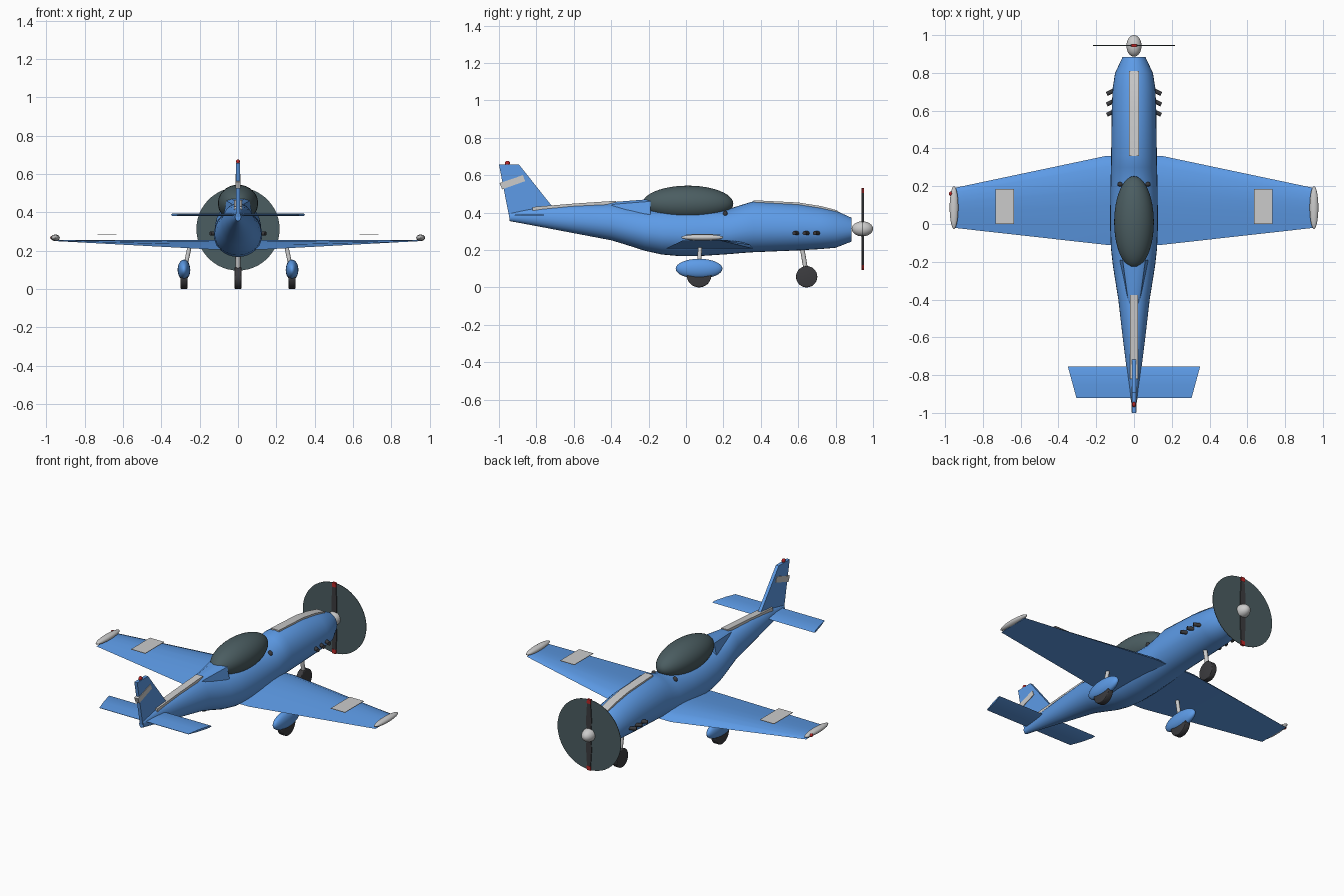
import bpy, bmesh, math
from mathutils import Vector, Matrix

if "Cube" in bpy.data.objects:
    bpy.data.objects.remove(bpy.data.objects["Cube"])


def material(name, rgb):
    m = bpy.data.materials.new(name)
    m.diffuse_color = (*rgb, 1)
    m.use_nodes = True
    m.node_tree.nodes["Principled BSDF"].inputs["Base Color"].default_value = m.diffuse_color
    return m


BLUE = material("blue_paint", (0.11, 0.33, 0.80))
GLASS = material("dark_glass", (0.07, 0.11, 0.12))
DARK = material("dark_rubber", (0.045, 0.045, 0.05))
RED = material("red_light", (0.5, 0.02, 0.02))


def finish(name, bm, mat=None, angle=30):
    bmesh.ops.recalc_face_normals(bm, faces=bm.faces)
    me = bpy.data.meshes.new(name)
    bm.to_mesh(me)
    bm.free()
    ob = bpy.data.objects.new(name, me)
    bpy.context.collection.objects.link(ob)
    if mat:
        me.materials.append(mat)
    bpy.ops.object.select_all(action='DESELECT')
    ob.select_set(True)
    bpy.context.view_layer.objects.active = ob
    bpy.ops.object.shade_smooth_by_angle(angle=math.radians(angle))
    return ob


def loft(name, rings, mat=None, angle=30):
    bm = bmesh.new()
    vr = [[bm.verts.new(p) for p in r] for r in rings]
    n = len(vr[0])
    for a, b in zip(vr, vr[1:]):
        for i in range(n):
            j = (i + 1) % n
            bm.faces.new((a[i], a[j], b[j], b[i]))
    bm.faces.new(vr[0])
    bm.faces.new(vr[-1])
    return finish(name, bm, mat, angle)


def ellipsoid(name, centre, radii, mat=None, seg=32, rings=16):
    # poles lie along the y axis
    bm = bmesh.new()
    bmesh.ops.create_uvsphere(bm, u_segments=seg, v_segments=rings, radius=1,
                              matrix=Matrix.Rotation(math.pi / 2, 4, 'X'))
    bmesh.ops.scale(bm, vec=radii, verts=bm.verts)
    bmesh.ops.translate(bm, vec=centre, verts=bm.verts)
    return finish(name, bm, mat, 60)


def rod(name, a, b, r, mat=None, seg=16, bevel=0):
    a, b = Vector(a), Vector(b)
    d = b - a
    m = Matrix.Translation((a + b) / 2) @ d.to_track_quat('Z', 'Y').to_matrix().to_4x4()
    bm = bmesh.new()
    bmesh.ops.create_cone(bm, cap_ends=True, segments=seg, radius1=r, radius2=r,
                          depth=d.length, matrix=m)
    if bevel:
        rim = [e for e in bm.edges if any(len(f.verts) > 4 for f in e.link_faces)]
        bmesh.ops.bevel(bm, geom=rim, offset=bevel, segments=3, profile=0.5, affect='EDGES')
    return finish(name, bm, mat)


def side_prism(name, yz, half, mat=None):
    return loft(name, [[(x, y, z) for y, z in yz] for x in (-half, half)], mat)


# Fuselage stations: y, half width, bottom z, top z
stations = [(-0.945, 0.015, 0.355, 0.40), (-0.80, 0.035, 0.328, 0.426),
            (-0.60, 0.060, 0.290, 0.440), (-0.40, 0.083, 0.252, 0.448),
            (-0.32, 0.096, 0.228, 0.432), (-0.22, 0.112, 0.196, 0.42),
            (-0.13, 0.122, 0.176, 0.42), (-0.03, 0.126, 0.167, 0.42),
            (0.08, 0.126, 0.168, 0.42), (0.23, 0.124, 0.178, 0.42),
            (0.30, 0.122, 0.184, 0.442), (0.36, 0.121, 0.188, 0.460),
            (0.60, 0.118, 0.198, 0.447), (0.72, 0.113, 0.205, 0.428),
            (0.80, 0.100, 0.212, 0.411), (0.885, 0.060, 0.245, 0.372)]


def hull_ring(y, w, zb, zt, n=32):
    zc = zb + 0.45 * (zt - zb)
    pts = []
    for i in range(n):
        a = 2 * math.pi * i / n
        s = math.sin(a)
        pts.append((w * math.cos(a), y, zc + s * ((zt - zc) if s > 0 else (zc - zb))))
    return pts


loft("fuselage", [hull_ring(*s) for s in stations], BLUE)

# Fairing behind the canopy
loft("rear_fairing", [[(-w, y, 0.39), (-w * .8, y, z - .012), (-w * .45, y, z),
                       (w * .45, y, z), (w * .8, y, z - .012), (w, y, 0.39)]
                      for y, w, z in ((-0.42, .035, .450), (-0.37, .045, .458),
                                      (-0.19, .075, .472))], BLUE)

# Canopy with a small fitting on either side of the windscreen
ellipsoid("canopy", (0, 0.01, 0.447), (0.105, 0.243, 0.097), GLASS, 40, 24)
for s in (-1, 1):
    ellipsoid("windscreen_fitting", (s * 0.073, 0.21, 0.393), (0.015, 0.012, 0.017), DARK, 12, 8)

# Wing: flat underside with slight upward slope, curved top
foil = [(0, 0), (.04, .45), (.12, .75), (.25, .97), (.38, 1), (.55, .82), (.75, .48), (1, 0)]


def wing_ring(x, lead, trail, z, thick):
    return [(x, lead + (trail - lead) * t, z + thick * h) for t, h in foil]


tip, root = (0.19, -0.02, 0.25, 0.006), (0.36, -0.11, 0.207, 0.048)
loft("wing", [wing_ring(-0.955, *tip), wing_ring(-0.15, *root),
              wing_ring(0.15, *root), wing_ring(0.955, *tip)], BLUE)

for s in (-1, 1):
    # Wing tip pods and raised wing panels
    ellipsoid("wing_tip_pod", (s * 0.953, 0.087, 0.267), (0.023, 0.113, 0.017), None, 20, 14)
    side = sorted((s * 0.635, s * 0.732))
    loft("wing_panel", [[(x, 0, .282), (x, .185, .282), (x, .185, .285), (x, 0, .285)]
                        for x in side])
    # Exhaust pipes
    for y in (0.59, 0.645, 0.70):
        rod("exhaust_pipe", (s * 0.10, y + .01, 0.29), (s * 0.144, y - .012, 0.29), 0.011, DARK)
    # Main landing gear
    rod("main_strut", (s * 0.252, 0.075, 0.225), (s * 0.278, 0.07, 0.10), 0.011)
    ellipsoid("wheel_fairing", (s * 0.282, 0.07, 0.10), (0.033, 0.125, 0.053), BLUE)
    rod("main_wheel", (s * 0.282 - .018, 0.07, 0.066), (s * 0.282 + .018, 0.07, 0.066),
        0.066, DARK, 32, 0.005)
ellipsoid("port_light", (-0.970, 0.16, 0.268), (0.010, 0.012, 0.010), RED, 12, 8)

# Nose gear
rod("nose_strut", (0, 0.617, 0.23), (0, 0.645, 0.07), 0.012)
rod("nose_wheel", (-0.018, 0.645, 0.057), (0.018, 0.645, 0.057), 0.057, DARK, 32, 0.005)

# Tailplane, fin and fin band
tail_foil = [(0, 0), (.12, .006), (.6, .006), (1, .001), (1, -.001), (.6, -.006), (.12, -.006)]
tail = []
for s in (-1, 1):
    tail.append([(s * (0.35 - 0.045 * t), -0.755 - 0.165 * t, 0.387 + h) for t, h in tail_foil])
loft("tailplane", tail, BLUE)
side_prism("fin", [(-.945, .375), (-1.0, .657), (-.893, .657), (-.725, .445), (-.70, .42)],
           0.010, BLUE)
side_prism("fin_band", [(-.997, .558), (-.983, .524), (-.860, .568), (-.872, .600)], 0.013)
ellipsoid("beacon", (0, -0.955, 0.664), (0.010, 0.014, 0.013), RED, 16, 10)

# Grey stripes on the nose and the spine
side_prism("nose_stripe", [(.36, .466), (.60, .454), (.72, .435), (.81, .412),
                           (.81, .395), (.60, .43), (.36, .445)], 0.027)
side_prism("spine_stripe", [(-.82, .430), (-.60, .448), (-.375, .463),
                            (-.375, .44), (-.60, .428), (-.82, .41)], 0.022)

# Propeller: disc, blades with red tips, spinner
PZ = 0.313
rod("propeller_disc", (0, 0.9435, PZ), (0, 0.9465, PZ), 0.217, GLASS, 48)
for s in (-1, 1):
    loft("propeller_blade", [[(-w, .939, z), (w, .939, z), (w, .951, z), (-w, .951, z)]
                             for w, z in ((.016, PZ), (.018, PZ + s * .1), (.012, PZ + s * .195))],
         DARK)
    loft("blade_tip", [[(-w, .938, z), (w, .938, z), (w, .952, z), (-w, .952, z)]
                       for w, z in ((.014, PZ + s * .193), (.012, PZ + s * .219))], RED)
ellipsoid("spinner", (0, 0.943, PZ), (0.040, 0.057, 0.040))
